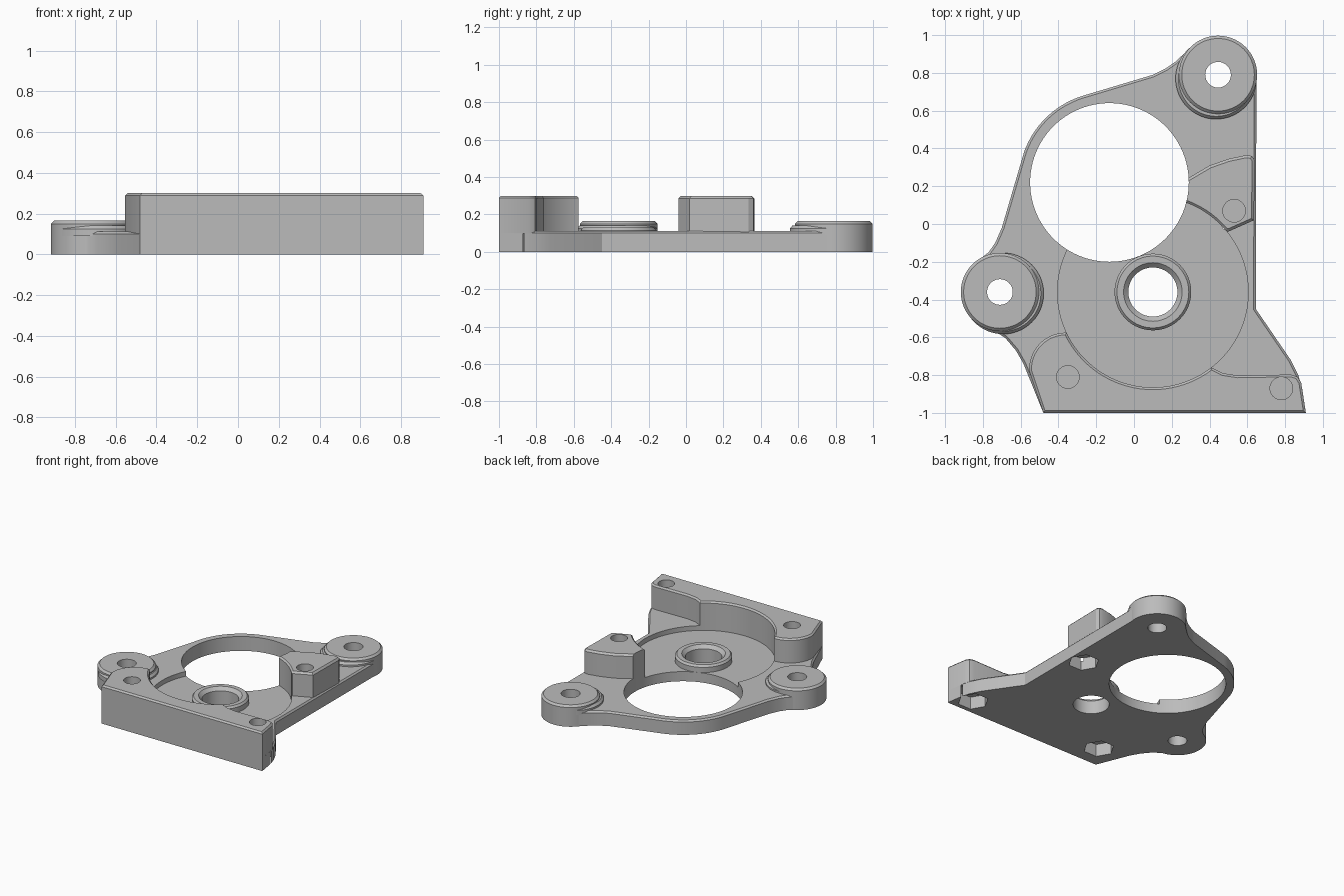
import bpy, bmesh, math
from math import cos, sin, radians

if "Cube" in bpy.data.objects:
    bpy.data.objects.remove(bpy.data.objects["Cube"])

grey = bpy.data.materials.new("grey plastic")
grey.diffuse_color = (0.5, 0.5, 0.5, 1)
grey.use_nodes = True
grey.node_tree.nodes["Principled BSDF"].inputs["Base Color"].default_value = grey.diffuse_color


def arc(cx, cy, r, a0, a1, n):
    return [(cx + r * cos(radians(a0 + (a1 - a0) * i / n)),
             cy + r * sin(radians(a0 + (a1 - a0) * i / n))) for i in range(n + 1)]


def finish(name, bm):
    bmesh.ops.recalc_face_normals(bm, faces=bm.faces)
    me = bpy.data.meshes.new(name)
    bm.to_mesh(me)
    bm.free()
    me.materials.append(grey)
    ob = bpy.data.objects.new(name, me)
    bpy.context.collection.objects.link(ob)
    return ob


def prism(name, pts, z0, z1, chamfer=0):
    """Extruded outline with an optional chamfer round the top."""
    bm = bmesh.new()
    base = bm.faces.new([bm.verts.new((x, y, z0)) for x, y in pts])
    ext = bmesh.ops.extrude_face_region(bm, geom=[base], use_keep_orig=True)["geom"]
    top = [v for v in ext if isinstance(v, bmesh.types.BMVert)]
    bmesh.ops.translate(bm, verts=top, vec=(0, 0, z1 - z0))
    if chamfer:
        edges = [e for e in bm.edges if all(v.co.z > z1 - 1e-5 for v in e.verts)]
        bmesh.ops.bevel(bm, geom=edges, offset=chamfer, segments=1, affect='EDGES',
                        clamp_overlap=False)
    return finish(name, bm)


def lathe(name, centre, profile, n=64):
    """Solid of revolution from (radius, z) points, bottom to top."""
    bm = bmesh.new()
    cx, cy = centre
    rings = [[bm.verts.new((cx + r * cos(math.tau * i / n), cy + r * sin(math.tau * i / n), z))
              for i in range(n)] for r, z in profile]
    for a, b in zip(rings, rings[1:]):
        for i in range(n):
            j = (i + 1) % n
            bm.faces.new((a[i], a[j], b[j], b[i]))
    bm.faces.new(rings[0])
    bm.faces.new(rings[-1])
    return finish(name, bm)


def cut(ob, cutters):
    for c in cutters:
        m = ob.modifiers.new("cut", 'BOOLEAN')
        m.operation, m.solver, m.object = 'DIFFERENCE', 'EXACT', c
    bpy.context.view_layer.objects.active = ob
    for m in list(ob.modifiers):
        bpy.ops.object.modifier_apply(modifier=m.name)


HUB, BIG = (0.10, -0.36), (-0.13, 0.22)
BACK, LEFT = (0.445, 0.79), (-0.71, -0.36)
SCREWS = [(-0.35, -0.81), (0.78, -0.87), (0.53, 0.07)]

# cutters
recess = lathe("recess_cutter", HUB, [(0.505, 0.075), (0.505, 0.288), (0.525, 0.308)], 96)
big = lathe("large_hole_cutter", BIG, [(0.42, -0.1), (0.42, 0.5)], 96)
bore = lathe("bearing_cutter", HUB, [(0.13, -0.1), (0.13, 0.105), (0.165, 0.14)])
boss_holes = [lathe("boss_hole_cutter", c, [(0.068, -0.1), (0.068, 0.5)], 32)
              for c in (BACK, LEFT)]
screw_holes = [lathe("screw_hole_cutter", c, [(0.06, 0.125), (0.06, 0.5)], 32) for c in SCREWS]
nuts = [lathe("nut_pocket_cutter", c, [(0.112, -0.1), (0.112, 0.098)], 6) for c in SCREWS]

# base plate
outline = [(-0.48, -1), (0.91, -1), (0.89, -0.87), (0.87, -0.8), (0.83, -0.72),
           (0.645, -0.45), (0.648, 0.74)]
outline += arc(*BACK, 0.205, 0, 135, 18)
outline += [(0.22, 0.86), (0.17, 0.825), (0.1, 0.79)]
outline += arc(*BIG, 0.48, 107, 160, 14)
outline += [(-0.70, -0.02), (-0.735, -0.10), (-0.77, -0.15)]
outline += arc(*LEFT, 0.203, 125, 260, 18)
outline += [(-0.68, -0.605), (-0.625, -0.67), (-0.585, -0.74)]
plate = prism("base_plate", outline, 0, 0.112, 0.012)

# tall front wall
wall_pts = [(-0.48, -1), (0.91, -1), (0.885, -0.84), (0.865, -0.808), (0.83, -0.797),
            (0.55, -0.802), (0.47, -0.79), (0.42, -0.765), (0.35, -0.72), (0.1, -0.6),
            (-0.3, -0.54), (-0.345, -0.572)]
wall_pts += arc(-0.36, -0.77, 0.195, 92, 182, 16)
wall = prism("front_wall", wall_pts, 0.099, 0.3, 0.012)

# side post
post_pts = [(0.635, 0.02), (0.64, 0.335), (0.625, 0.36), (0.595, 0.365), (0.50, 0.345),
            (0.40, 0.31), (0.29, 0.245), (0.2, 0.2), (0.2, 0.1), (0.3, 0.0), (0.5, -0.04)]
post = prism("side_post", post_pts, 0.099, 0.3, 0.014)

# bearing hub
hub = lathe("bearing_hub", HUB, [(0.203, 0.06), (0.203, 0.115), (0.19, 0.13)])

# round mounting bosses with flared feet
bosses, feet = [], []
for name, c, dx, dy in (("back", BACK, -0.01, -0.02), ("left", LEFT, 0.017, -0.008)):
    bosses.append(lathe(name + "_boss", c, [(0.207, 0), (0.207, 0.15), (0.192, 0.165)]))
    feet.append(lathe(name + "_boss_foot", (c[0] + dx, c[1] + dy),
                      [(0.215, 0.09), (0.215, 0.125), (0.2, 0.142)]))

cut(plate, [recess, big, bore] + boss_holes + nuts)
cut(wall, [recess] + screw_holes)
cut(post, [recess, big] + screw_holes)
cut(hub, [bore])
for ob in bosses + feet:
    cut(ob, boss_holes)

# tidy cutters and shade round faces smooth
for ob in list(bpy.data.objects):
    if "cutter" in ob.name:
        bpy.data.objects.remove(ob)
for ob in bpy.data.objects:
    bpy.ops.object.select_all(action='DESELECT')
    ob.select_set(True)
    bpy.context.view_layer.objects.active = ob
    bpy.ops.object.shade_smooth_by_angle(angle=radians(30))
